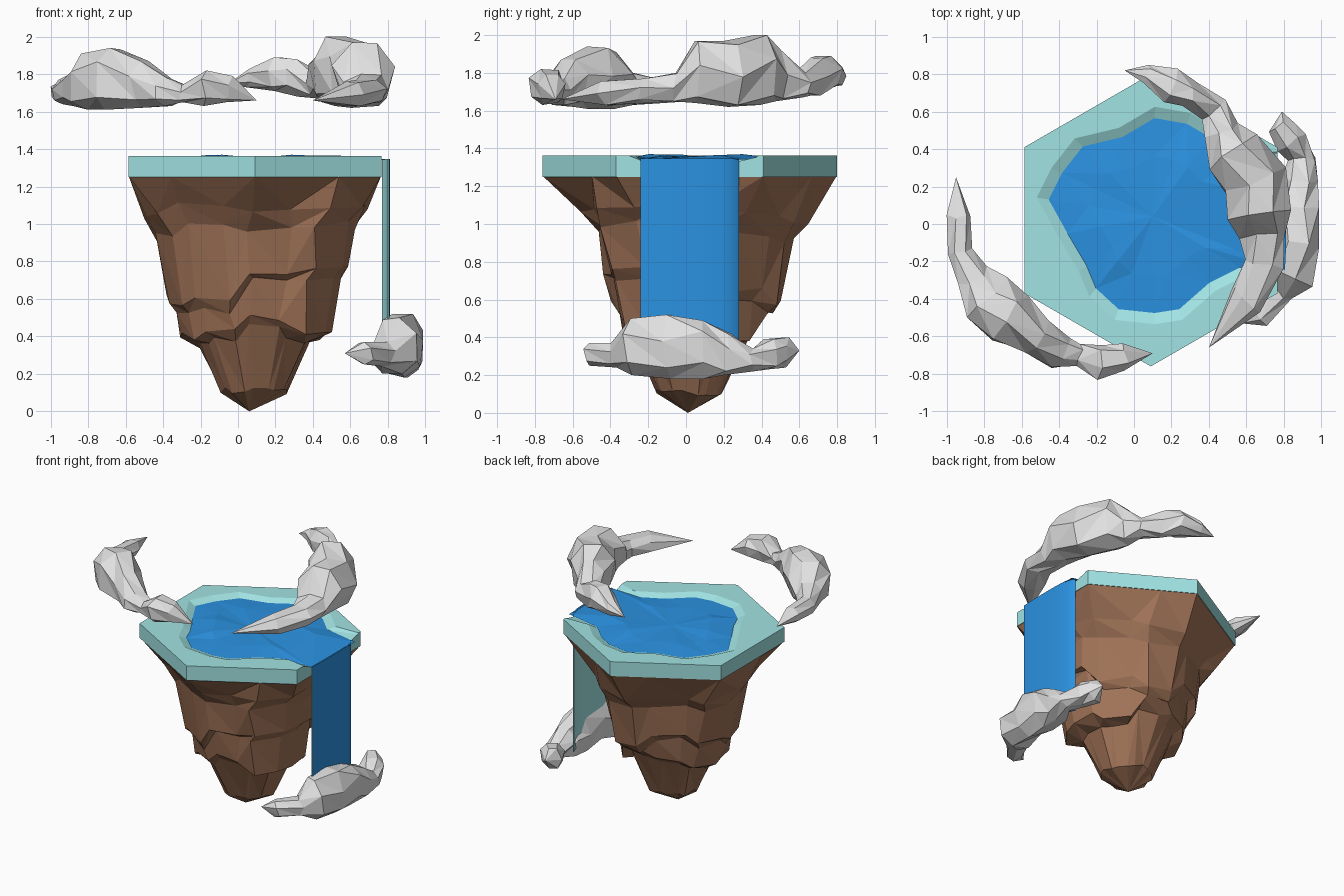
import bpy, bmesh, math, random
from mathutils import Vector

random.seed(4)
if "Cube" in bpy.data.objects:
    bpy.data.objects.remove(bpy.data.objects["Cube"], do_unlink=True)


def material(name, rgb):
    mat = bpy.data.materials.new(name)
    mat.use_nodes = True
    mat.diffuse_color = (*rgb, 1)
    mat.node_tree.nodes["Principled BSDF"].inputs["Base Color"].default_value = (*rgb, 1)
    return mat


TEAL = material("pale_teal", (0.36, 0.77, 0.77))
WATER = material("water_blue", (0.024, 0.29, 0.76))
ROCK = material("rock_brown", (0.35, 0.17, 0.095))
CLOUD = material("cloud_grey", (0.76, 0.76, 0.76))


def finish(name, bm, *mats):
    bmesh.ops.recalc_face_normals(bm, faces=bm.faces)
    mesh = bpy.data.meshes.new(name)
    bm.to_mesh(mesh)
    bm.free()
    for mat in mats:
        mesh.materials.append(mat)
    obj = bpy.data.objects.new(name, mesh)
    bpy.context.collection.objects.link(obj)
    return obj


def loft(rings, cap_start=True, cap_end=True):
    """Skin rings of points; a one-point ring makes a tip."""
    bm = bmesh.new()
    rows = [[bm.verts.new(p) for p in ring] for ring in rings]
    for a, b in zip(rows, rows[1:]):
        n = max(len(a), len(b))
        for i in range(n):
            j = (i + 1) % n
            if len(a) == 1:
                bm.faces.new((a[0], b[i], b[j]))
            elif len(b) == 1:
                bm.faces.new((a[i], b[0], a[j]))
            elif i % 2:
                bm.faces.new((a[i], a[j], b[j]))
                bm.faces.new((a[i], b[j], b[i]))
            else:
                bm.faces.new((a[i], a[j], b[i]))
                bm.faces.new((a[j], b[j], b[i]))
    for row, cap in ((rows[0], cap_start), (rows[-1], cap_end)):
        if cap and len(row) > 2:
            bm.faces.new(row)
    return bm


def flat(points, z, scale=1, centre=(0.1, 0.04)):
    cx, cy = centre
    return [Vector((cx + (x - cx) * scale, cy + (y - cy) * scale, z)) for x, y in points]


# Hexagonal slab with a shallow pool and outlet channel cut into it
hexagon = [(0.09 + 0.78 * math.sin(math.tau * i / 6), 0.02 + 0.78 * math.cos(math.tau * i / 6))
           for i in range(6)]
shore = [(-0.45, 0.13), (-0.38, 0.27), (-0.27, 0.41), (-0.06, 0.46), (0.11, 0.56),
         (0.28, 0.53), (0.40, 0.46), (0.52, 0.34), (0.80, 0.28), (0.80, -0.24),
         (0.56, -0.23), (0.40, -0.31), (0.24, -0.45), (0.11, -0.47), (-0.08, -0.45),
         (-0.20, -0.34), (-0.25, -0.22), (-0.35, -0.05)]
bank = flat(shore, 1.365, 1.14)
for p in bank:
    if p.x > 0.8:
        p.y *= 1.25
slab = finish("grass_slab", loft([flat(hexagon, 1.25), flat(hexagon, 1.362)]), TEAL)
cutter = finish("pool_cutter", loft([flat(shore, 1.334), bank]), TEAL)
cutter.hide_render = True
cutter.hide_viewport = True
cut = slab.modifiers.new("pool", "BOOLEAN")
cut.operation = "DIFFERENCE"
cut.solver = "EXACT"
cut.object = cutter

# Faceted, gently rippled water surface
ripple = flat(shore, 1.352, 0.62)
for p in ripple:
    p.z += random.uniform(-0.006, 0.02)
finish("pool_water", loft([flat(shore, 1.341, 1.01), ripple, [Vector((0.1, 0.04, 1.352))]],
                          cap_start=False), WATER)

# Waterfall: thin sheet curling inward at its far edge, blue outside, teal inside
section = [(0.806, -0.24), (0.812, -0.12), (0.812, 0.08), (0.808, 0.19), (0.794, 0.25),
           (0.772, 0.28), (0.768, 0.275), (0.785, 0.24), (0.797, 0.18), (0.802, 0.08),
           (0.800, -0.12), (0.798, -0.24)]
fall = finish("waterfall", loft([flat(section, 0.28), flat(section, 1.347)]), WATER, TEAL)
for face in fall.data.polygons:
    face.material_index = 0 if face.normal.x > 0.3 or face.normal.z > 0.5 else 1
bpy.ops.object.select_all(action="DESELECT")
fall.select_set(True)
bpy.context.view_layer.objects.active = fall
bpy.ops.object.shade_smooth_by_angle(angle=math.radians(35))

# Rock underside: nine stepped blocks, clockwise from the back, each with its
# own shoulder height, ledge height, foot height and girth
blocks = [(0.94, 0.56, 0.50, 1.06), (0.98, 0.62, 0.38, 1.0), (1.02, 0.76, 0.40, 1.06),
          (1.03, 0.73, 0.41, 1.08), (1.0, 0.72, 0.48, 0.93), (1.04, 0.56, 0.42, 0.95),
          (0.97, 0.54, 0.38, 1.0), (0.94, 0.60, 0.38, 1.02), (0.97, 0.68, 0.45, 1.0)]
COLUMNS = 18


def rock_profile(shoulder, ledge, foot, girth, flare):
    def body(z):
        return (0.44 + 0.14 * (z - 0.4)) * girth
    return [(shoulder + 0.07, body(shoulder) + flare), (shoulder - 0.03, body(shoulder)),
            (ledge + 0.03, body(ledge)), (ledge - 0.02, body(ledge) - 0.05),
            (foot + 0.02, body(foot) - 0.05), (foot - 0.03, 0.12 + 0.45 * foot),
            (0.11, 0.18)]


top = flat(hexagon, 1.252, 0.995, (0.09, 0.02))
rings = [[top[i // 3].lerp(top[(i // 3 + 1) % 6], i % 3 / 3) for i in range(COLUMNS)]]
rings += [[] for _ in range(7)]
for i in range(COLUMNS):
    flare = 0.06 if i % 3 else 0.09
    for ring, (z, r) in zip(rings[1:], rock_profile(*blocks[i // 2], flare)):
        angle = math.tau * (i + (0.15 if i % 2 else -0.15)) / COLUMNS + random.uniform(-0.05, 0.05)
        r *= random.uniform(0.98, 1.02)
        ring.append((0.085 + r * math.sin(angle), 0.02 + r * math.cos(angle),
                     z + random.uniform(-0.02, 0.02)))
rings.append([(0.06, 0.01, 0)])
finish("rock_base", loft(rings), ROCK)


# Clouds: lumpy faceted tubes; each station is x, y, half width, bottom, top
def cloud(name, start, stations, end, sides=7):
    centres = [Vector(start)] + [Vector((x, y, (lo + hi) / 2))
                                 for x, y, w, lo, hi in stations] + [Vector(end)]
    rings = [[centres[0]]]
    for k, (x, y, w, lo, hi) in enumerate(stations, 1):
        along = centres[k + 1] - centres[k - 1]
        side = Vector((along.y, -along.x, 0)).normalized()
        forward = Vector((-side.y, side.x, 0))
        ring = []
        for i in range(sides):
            t = math.tau * (i + 0.25 + 0.25 * (k % 2) + random.uniform(-0.1, 0.1)) / sides
            swell = random.uniform(1.0, 1.14)
            up = min(max(math.sin(t) * swell * 1.1, -1), 1) * (hi - lo) / 2
            ring.append(centres[k] + side * w * swell * math.cos(t) + Vector((0, 0, up))
                        + forward * random.uniform(-0.02, 0.02))
        rings.append(ring)
    rings.append([centres[-1]])
    finish(name, loft(rings), CLOUD)


cloud("cloud_front_left", (-0.95, 0.25, 1.70), [
    (-0.94, 0.04, 0.06, 1.65, 1.76), (-0.93, -0.14, 0.06, 1.64, 1.77),
    (-0.86, -0.29, 0.09, 1.63, 1.81), (-0.79, -0.39, 0.14, 1.61, 1.91),
    (-0.67, -0.50, 0.15, 1.61, 1.94), (-0.51, -0.61, 0.10, 1.62, 1.87),
    (-0.39, -0.69, 0.09, 1.63, 1.78), (-0.29, -0.70, 0.06, 1.65, 1.74),
    (-0.18, -0.74, 0.09, 1.63, 1.82), (-0.05, -0.71, 0.07, 1.65, 1.79)],
    (0.10, -0.69, 1.66))
cloud("cloud_right", (-0.05, 0.82, 1.75), [
    (0.06, 0.80, 0.05, 1.73, 1.83), (0.20, 0.74, 0.09, 1.71, 1.89),
    (0.31, 0.68, 0.07, 1.68, 1.88), (0.43, 0.61, 0.08, 1.67, 1.80),
    (0.47, 0.49, 0.09, 1.65, 1.93), (0.53, 0.39, 0.15, 1.63, 2.0),
    (0.64, 0.22, 0.18, 1.62, 1.97), (0.67, 0.05, 0.16, 1.64, 1.97),
    (0.68, -0.06, 0.12, 1.65, 1.80), (0.69, -0.22, 0.10, 1.64, 1.77),
    (0.60, -0.40, 0.09, 1.63, 1.76)],
    (0.40, -0.66, 1.66))
cloud("cloud_low", (0.57, -0.53, 0.31), [
    (0.68, -0.49, 0.06, 0.25, 0.37), (0.77, -0.36, 0.08, 0.24, 0.37),
    (0.84, -0.28, 0.12, 0.20, 0.50), (0.88, -0.10, 0.11, 0.18, 0.52),
    (0.88, 0.08, 0.11, 0.18, 0.49), (0.88, 0.22, 0.10, 0.20, 0.42),
    (0.90, 0.34, 0.07, 0.22, 0.34), (0.84, 0.44, 0.09, 0.23, 0.39),
    (0.79, 0.53, 0.07, 0.24, 0.40)],
    (0.79, 0.60, 0.33))
